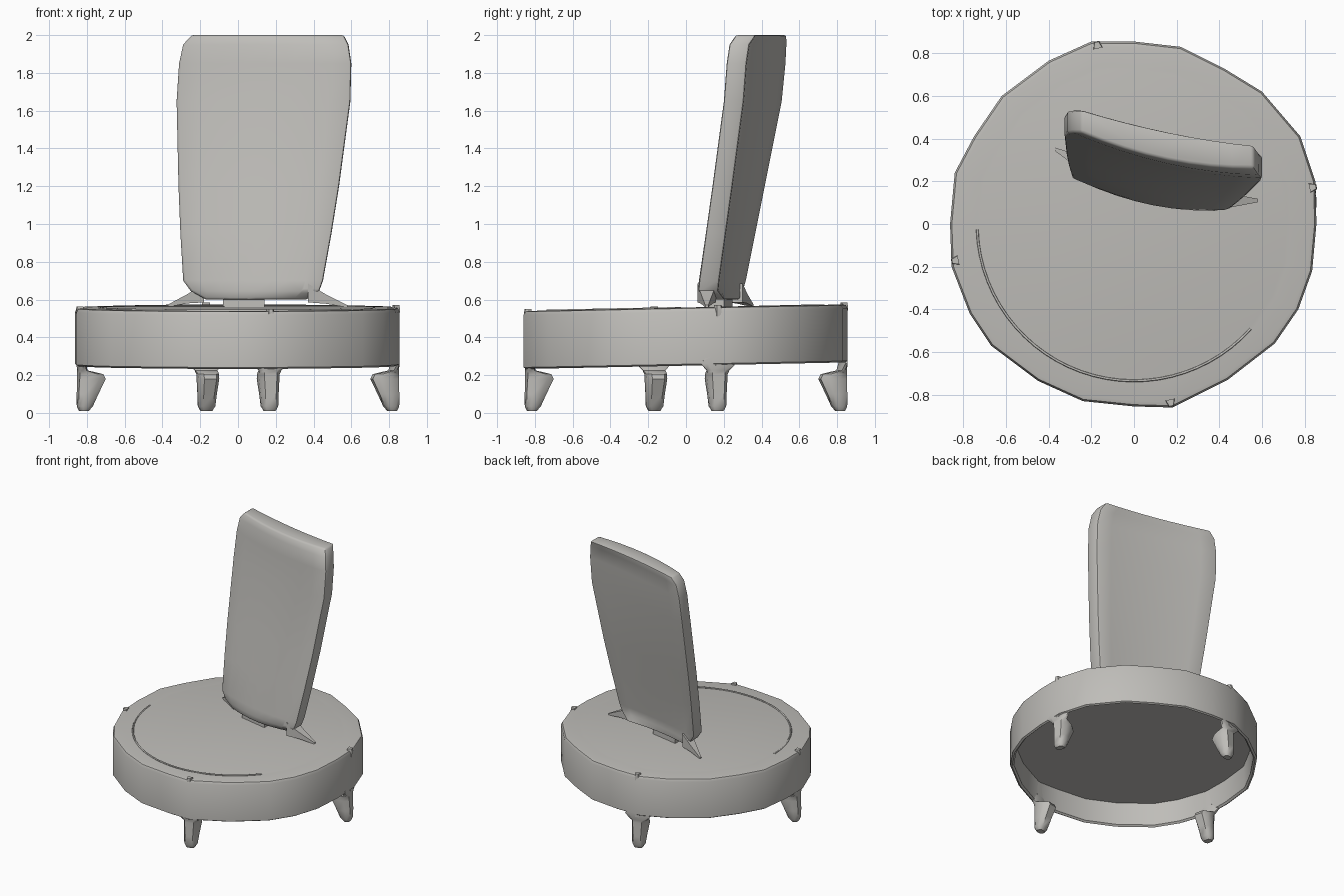
import bpy, bmesh, math
from mathutils import Vector, Matrix

if "Cube" in bpy.data.objects:
    bpy.data.objects.remove(bpy.data.objects["Cube"])

grey = bpy.data.materials.new("warm_grey")
grey.use_nodes = True
COLOR = (0.52, 0.51, 0.485, 1)
grey.diffuse_color = COLOR
grey.node_tree.nodes["Principled BSDF"].inputs["Base Color"].default_value = COLOR


def loft(name, rings, angle=35, bevel=0.0):
    """Skin a stack of equal-length closed rings and cap both ends."""
    bm = bmesh.new()
    rows = [[bm.verts.new(p) for p in ring] for ring in rings]
    n = len(rows[0])
    for a, b in zip(rows, rows[1:]):
        for i in range(n):
            j = (i + 1) % n
            bm.faces.new((a[i], a[j], b[j], b[i]))
    bm.faces.new(rows[0][::-1])
    bm.faces.new(rows[-1])
    bmesh.ops.recalc_face_normals(bm, faces=bm.faces)
    if bevel:
        sharp = [e for e in bm.edges if e.calc_face_angle(0) > 0.7]
        bmesh.ops.bevel(bm, geom=sharp, offset=bevel, segments=2,
                        profile=0.5, affect='EDGES')
    mesh = bpy.data.meshes.new(name)
    bm.to_mesh(mesh)
    bm.free()
    mesh.materials.append(grey)
    ob = bpy.data.objects.new(name, mesh)
    bpy.context.collection.objects.link(ob)
    bpy.ops.object.select_all(action='DESELECT')
    ob.select_set(True)
    bpy.context.view_layer.objects.active = ob
    bpy.ops.object.shade_smooth_by_angle(angle=math.radians(angle))
    return ob


# Seat drum: uneven round outline, recessed underside
outline = [(.85, .2), (.78, .41), (.6, .62), (.42, .73), (.22, .83), (0, .855),
           (-.2, .855), (-.4, .765), (-.62, .6), (-.75, .41), (-.84, .24),
           (-.862, 0), (-.855, -.2), (-.77, -.42), (-.67, -.57), (-.45, -.735),
           (-.24, -.83), (0, -.855), (.18, -.86), (.44, -.73), (.66, -.56),
           (.77, -.4), (.835, -.22), (.855, 0)]
profile = [(.96, .43), (.97, .262), (.985, .25), (1, .258), (1, .535),
           (.99, .553), (.97, .557), (.86, .555), (.84, .558)]
loft("seat_drum", [[(x * s, y * s, z + .02 * y) for x, y in outline]
                   for s, z in profile], 40)

# Shallow seam on the front half of the seat top
curve = bpy.data.curves.new("seat_seam", 'CURVE')
curve.dimensions = '3D'
curve.bevel_depth = .006
curve.bevel_resolution = 1
seam = curve.splines.new('POLY')
STEPS = 28
seam.points.add(STEPS)
for i, p in enumerate(seam.points):
    a = math.radians(182 + 136 * i / STEPS)
    y = .735 * math.sin(a)
    p.co = (.735 * math.cos(a), y, .556 + .02 * y, 1)
curve.materials.append(grey)
bpy.context.collection.objects.link(bpy.data.objects.new("seat_seam", curve))

# Four legs: flared strip on the wall turning into a knobby tapered foot
# rows: height, inner radius, outer radius, half width
leg_rows = [(.01, .81, .855, .03), (.035, .79, .866, .044), (.1, .76, .866, .048),
            (.18, .722, .862, .055), (.205, .735, .862, .056),
            (.225, .82, .862, .06), (.262, .835, .862, .095), (.3, .84, .862, .06)]
for k, side in enumerate(("left", "back", "right", "front")):
    turn = Matrix.Rotation(math.radians(11.6 + 90 * k), 3, 'Z')
    rings = []
    for z, r0, r1, w in leg_rows:
        c = (r1 - r0) * .28
        ring = [(r0, -w * .6), (r0 + c, -w), (r1 - c, -w), (r1, -w * .6),
                (r1, w * .6), (r1 - c, w), (r0 + c, w), (r0, w * .6)]
        rings.append([turn @ Vector((x, y, z)) for x, y in ring])
    loft(side + "_leg", rings, 50)
    # Thin upright rib over each leg, ending in a small tab at the rim
    top = .56 + .02 * (turn @ Vector((.86, 0, 0))).y
    rib = [(.25, .03, .864), (.5, .02, .866), (top - .02, .025, .874), (top + .008, .02, .87)]
    loft(side + "_rib", [[turn @ Vector(p) for p in
                          ((.84, -w, z), (r, -w * .5, z), (r, w * .5, z), (.84, w, z))]
                         for z, w, r in rib], 40)

# Backrest: leaning, twisted slab with a gently curved face
# rows: height, right x, left x, front y at left end, rear y at right end
back_rows = [(.6, -.17, .36, .1, .285), (.645, -.25, .43, .065, .305),
             (.7, -.29, .45, .07, .32), (.95, -.305, .495, .105, .37),
             (1.2, -.315, .535, .14, .42), (1.65, -.325, .595, .2, .51),
             (1.85, -.312, .6, .215, .53), (1.95, -.29, .585, .23, .535),
             (2.0, -.245, .56, .265, .535)]
COLS = 8
THICK = .105
rings = []
for z, xr, xl, front, rear in back_rows:
    face, reverse = [], []
    for i in range(COLS + 1):
        u = i / COLS
        x = xr + (xl - xr) * u
        bow = 4 * u * (1 - u)
        y = (rear - THICK) * (1 - u) + front * u
        face.append((x, y - .045 * bow, z))
        reverse.append((x, y + THICK - .02 * bow, z))
    rings.append(face + reverse[::-1])
loft("backrest", rings, 35, .012)

# Splayed brackets joining the backrest's lower corners to the seat
def bracket(name, tip, root):
    t, r = Vector(tip), Vector(root)
    mid = t.lerp(r, .55)
    rings = []
    for c, w, h in ((t, .008, .006), (mid, .03, .025), (r, .05, .05)):
        rings.append([c + Vector(d) for d in
                      ((0, -w, -h), (0, w, -h), (0, w, h), (0, -w, h))])
    loft(name, rings, 30)


bracket("right_bracket", (-.37, .35, .568), (-.18, .25, .635))
bracket("left_bracket", (.58, .11, .564), (.37, .11, .635))

# Small post hidden under the backrest
loft("back_post", [[(x, y - .2 * x, z) for x, y in
                    ((-.08, .15), (.14, .15), (.14, .23), (-.08, .23))]
                   for z in (.55, .62)])
